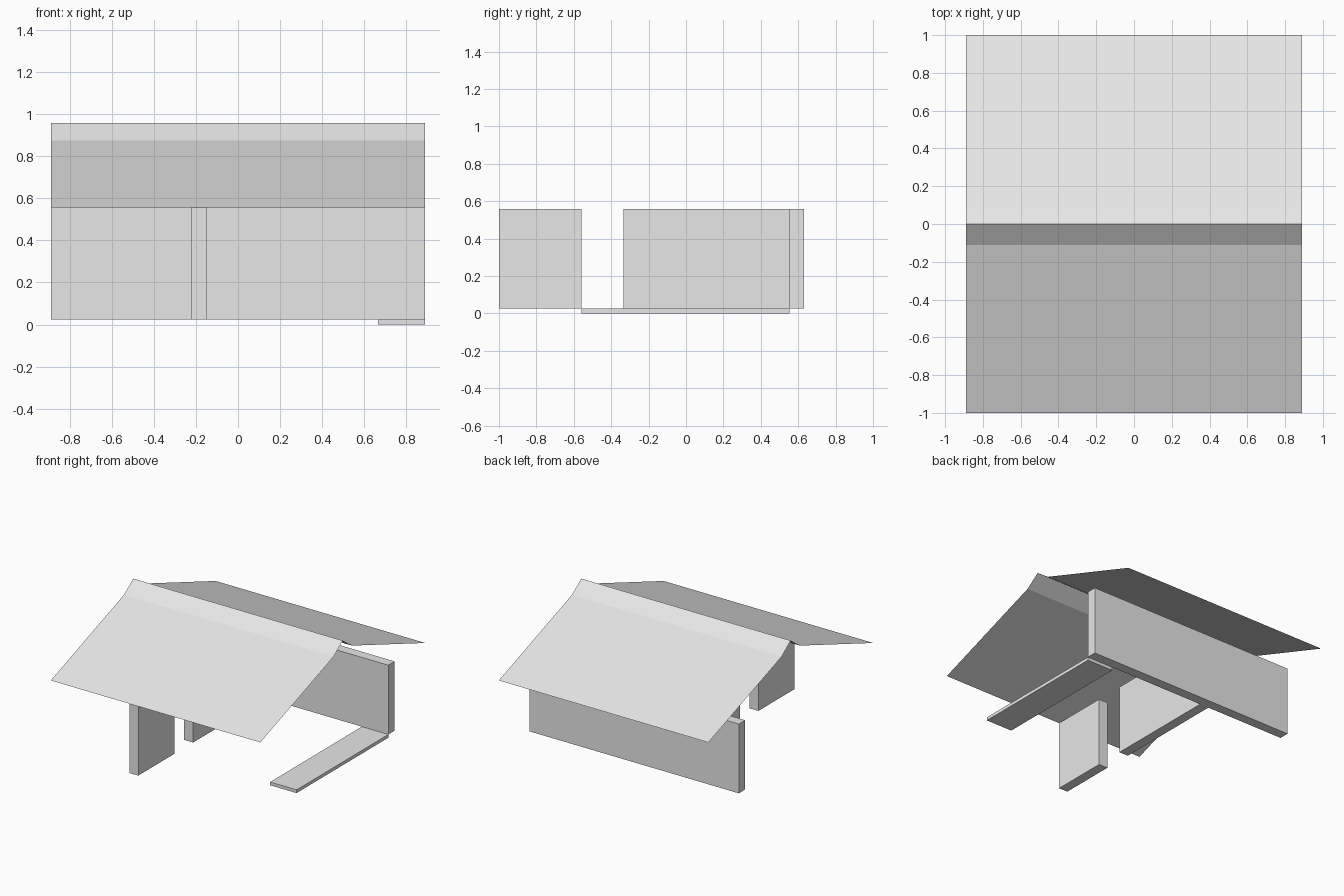
import bpy
import bmesh

if "Cube" in bpy.data.objects:
    bpy.data.objects.remove(bpy.data.objects["Cube"])

grey = bpy.data.materials.new("light_grey")
grey.diffuse_color = (0.8, 0.8, 0.8, 1)
grey.use_nodes = True
grey.node_tree.nodes["Principled BSDF"].inputs["Base Color"].default_value = grey.diffuse_color

HALF_X = 0.89              # half length of building along the ridge
FLOOR, TOP = 0.025, 0.557  # wall bottom and top


def finish(name, bm):
    mesh = bpy.data.meshes.new(name)
    bm.to_mesh(mesh)
    bm.free()
    mesh.materials.append(grey)
    obj = bpy.data.objects.new(name, mesh)
    bpy.context.collection.objects.link(obj)
    return obj


def box(name, x, y, z):
    """Box spanning the given (min, max) ranges."""
    bm = bmesh.new()
    bmesh.ops.create_cube(bm, size=1)
    for v in bm.verts:
        v.co = [r[0] + (c + 0.5) * (r[1] - r[0]) for c, r in zip(v.co, (x, y, z))]
    return finish(name, bm)


# Walls: full back wall and a middle partition split by a doorway
walls = (FLOOR, TOP)
box("back_wall", (-HALF_X, HALF_X), (0.553, 0.63), walls)
box("partition_front", (-0.223, -0.147), (-1.0, -0.56), walls)
box("partition_back", (-0.223, -0.147), (-0.335, 0.553), walls)

# Low floor strip at the right end
box("floor_strip", (0.665, HALF_X), (-0.56, 0.553), (0, FLOOR))

# Thin gable roof, steeper near the ridge
profile = [(-1.0, 0.557), (-0.112, 0.876), (0, 0.957), (0.112, 0.876), (1.0, 0.557)]
bm = bmesh.new()
rows = [[bm.verts.new((x, y, z)) for x in (-HALF_X, HALF_X)] for y, z in profile]
for a, b in zip(rows, rows[1:]):
    bm.faces.new((a[0], a[1], b[1], b[0]))
finish("roof", bm)
